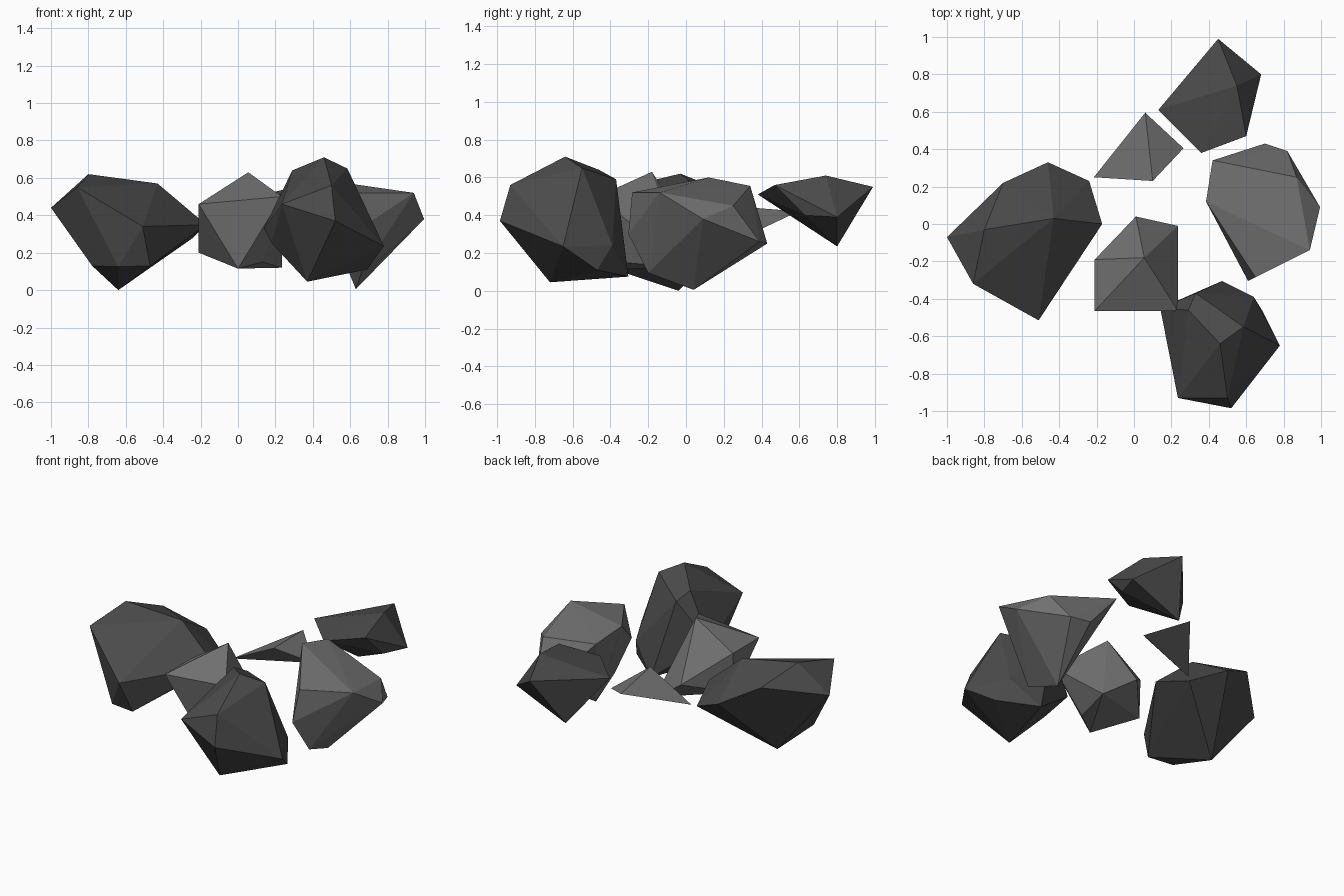
import bpy, bmesh


def material(name, value):
    m = bpy.data.materials.new(name)
    m.diffuse_color = (value, value, value, 1)
    return m


light = material("light grey stone", 0.17)
dark = material("dark grey stone", 0.07)


# Each rock is a faceted boulder: the convex hull of a few corner points
def rock(name, mat, corners):
    bm = bmesh.new()
    for c in corners:
        bm.verts.new(c)
    bmesh.ops.convex_hull(bm, input=bm.verts)
    loose = [v for v in bm.verts if not v.link_faces]
    bmesh.ops.delete(bm, geom=loose, context='VERTS')
    bmesh.ops.recalc_face_normals(bm, faces=bm.faces)
    mesh = bpy.data.meshes.new(name)
    bm.to_mesh(mesh)
    bm.free()
    mesh.materials.append(mat)
    obj = bpy.data.objects.new(name, mesh)
    bpy.context.collection.objects.link(obj)
    return obj


# Large boulder on the left
rock("left_boulder", dark, [
    (-1, -.07, .44), (-.86, -.32, .55), (-.80, -.03, .62), (-.43, .03, .57),
    (-.51, -.515, .34), (-.17, 0, .35), (-.24, .23, .28), (-.46, .33, .39),
    (-.70, .22, .52), (-.78, -.22, .13), (-.64, -.04, 0), (-.47, -.43, .13),
    (-.64, -.40, .125)])

# Tall boulder at the front
rock("front_boulder", dark, [
    (.46, -.64, .71), (.585, -.55, .65), (.29, -.46, .64), (.33, -.37, .59),
    (.47, -.305, .075), (.64, -.39, .24), (.78, -.65, .235), (.52, -.985, .37),
    (.235, -.93, .46), (.50, -.93, .56), (.14, -.45, .33), (.18, -.62, .25),
    (.37, -.72, .045), (.69, -.47, .11)])

# Wedge stone at the back
rock("back_stone", dark, [
    (.45, .99, .55), (.68, .80, .39), (.60, .47, .56), (.36, .38, .51),
    (.13, .61, .51), (.55, .74, .61), (.62, .63, .40), (.32, .80, .235)])

# Flat-topped boulder on the right
rock("right_boulder", light, [
    (.42, .34, .555), (.385, .12, .60), (.65, -.285, .52), (.94, -.14, .52),
    (.995, .09, .38), (.87, .25, .45), (.82, .39, .26), (.70, .43, .25),
    (.61, -.305, .30), (.66, -.20, .095), (.63, .04, .005)])

# Pointed stone in the middle
rock("middle_stone", light, [
    (.055, -.18, .63), (-.21, -.465, .46), (.235, -.465, .50),
    (.235, -.01, .12), (-.21, -.19, .46), (-.21, -.20, .20),
    (.01, .04, .28), (.13, -.33, .15), (0, -.41, .115)])

# Small four-sided shard
rock("small_shard", light, [
    (.06, .595, .42), (.265, .405, .33), (.10, .23, .45), (-.215, .25, .29)])
